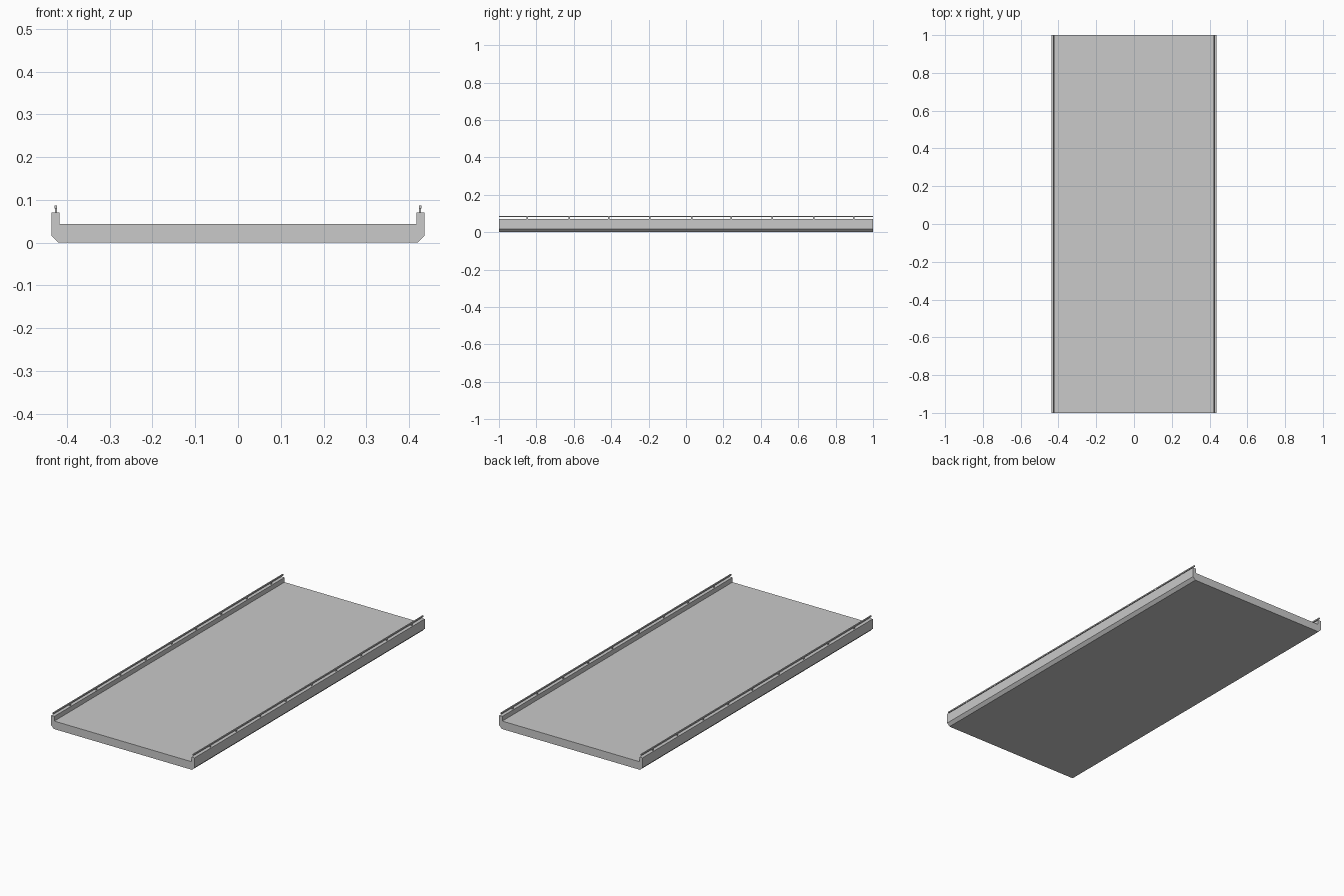
import bpy
import bmesh

cube = bpy.data.objects.get("Cube")
if cube:
    bpy.data.objects.remove(cube, do_unlink=True)

# One pale grey for the whole bridge
grey = bpy.data.materials.new("pale grey")
grey.use_nodes = True
colour = (0.585, 0.585, 0.585, 1)
grey.diffuse_color = colour
grey.node_tree.nodes["Principled BSDF"].inputs["Base Color"].default_value = colour


def finish(bm, name):
    bmesh.ops.recalc_face_normals(bm, faces=bm.faces)
    mesh = bpy.data.meshes.new(name)
    bm.to_mesh(mesh)
    bm.free()
    mesh.materials.append(grey)
    obj = bpy.data.objects.new(name, mesh)
    bpy.context.collection.objects.link(obj)


def box(name, centre, size):
    bm = bmesh.new()
    bmesh.ops.create_cube(bm, size=1)
    bmesh.ops.scale(bm, vec=size, verts=bm.verts)
    bmesh.ops.translate(bm, vec=centre, verts=bm.verts)
    finish(bm, name)


# Deck slab with raised kerbs and chamfered lower edges, extruded lengthwise
half = [(0.42, 0), (0.436, 0.016), (0.436, 0.07), (0.417, 0.07), (0.417, 0.044)]
profile = half + [(-x, z) for x, z in reversed(half)]
bm = bmesh.new()
face = bm.faces.new([bm.verts.new((x, -1, z)) for x, z in profile])
ext = bmesh.ops.extrude_face_region(bm, geom=[face])
moved = [v for v in ext["geom"] if isinstance(v, bmesh.types.BMVert)]
bmesh.ops.translate(bm, vec=(0, 2, 0), verts=moved)
finish(bm, "bridge_deck")

# Low handrails on short, slightly unevenly spaced posts along both kerbs
post_positions = (-0.85, -0.625, -0.414, -0.195, 0.032, 0.243, 0.46, 0.684, 0.898)
for side, x in (("left", 0.426), ("right", -0.426)):
    box(f"{side}_rail", (x, 0, 0.0835), (0.006, 2, 0.007))
    for number, y in enumerate(post_positions, 1):
        box(f"{side}_post_{number}", (x, y, 0.075), (0.005, 0.008, 0.012))
